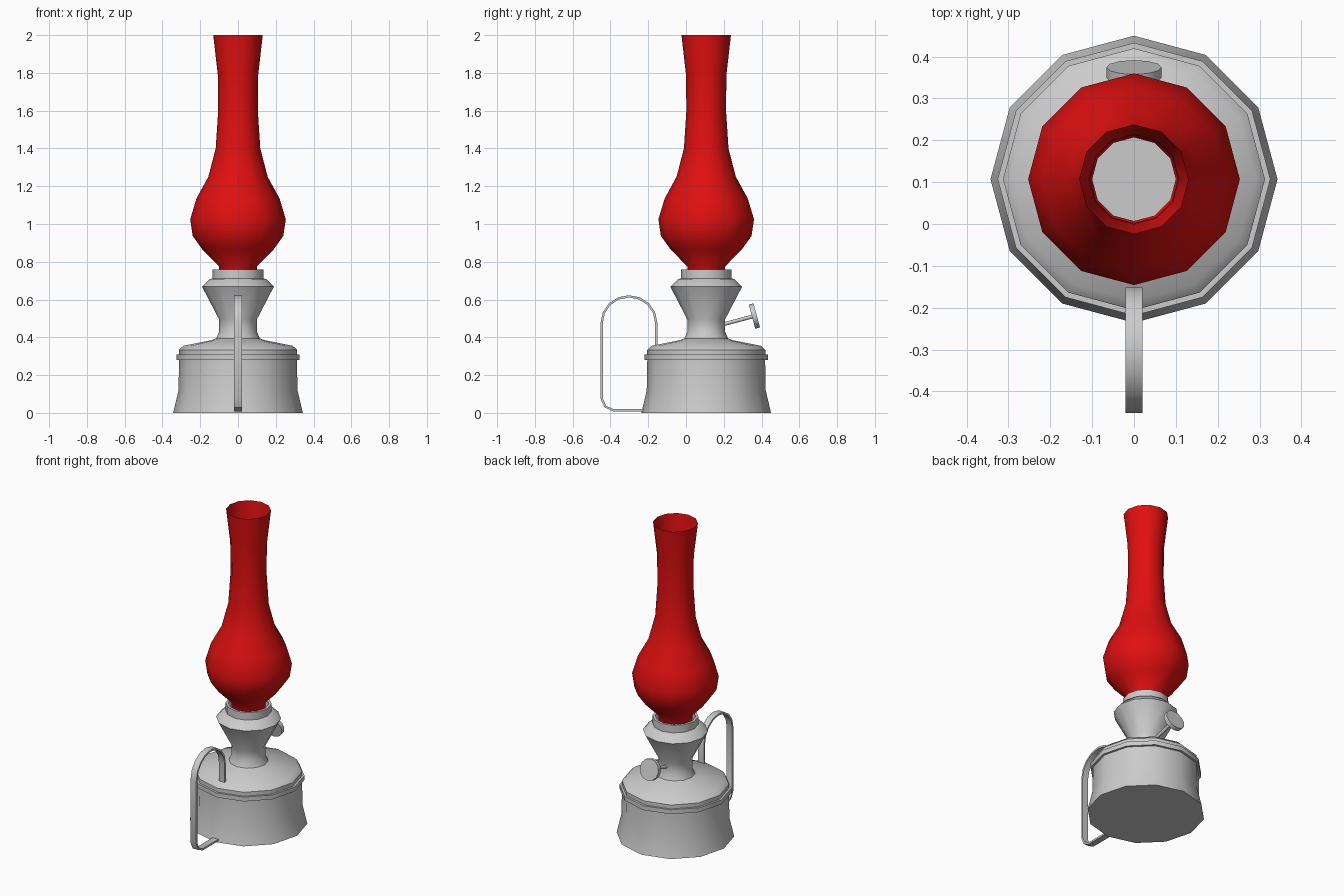
import bpy, bmesh, math
from mathutils import Vector

if "Cube" in bpy.data.objects:
    bpy.data.objects.remove(bpy.data.objects["Cube"])

CY = 0.107   # lamp axis position in y
N = 12       # sides of every round part


def finish(name, bm, angle=35, recalc=True):
    if recalc:
        bmesh.ops.recalc_face_normals(bm, faces=bm.faces)
    me = bpy.data.meshes.new(name)
    bm.to_mesh(me)
    bm.free()
    ob = bpy.data.objects.new(name, me)
    bpy.context.collection.objects.link(ob)
    bpy.ops.object.select_all(action='DESELECT')
    ob.select_set(True)
    bpy.context.view_layer.objects.active = ob
    bpy.ops.object.shade_smooth_by_angle(angle=math.radians(angle))
    return ob


def lathe(name, profile, cap_start=False, cap_end=False, angle=35):
    """Revolve (radius, z) points around the lamp axis."""
    bm = bmesh.new()
    rings = [[bm.verts.new((r * math.cos(2 * math.pi * i / N),
                            CY + r * math.sin(2 * math.pi * i / N), z))
              for i in range(N)] for r, z in profile]
    for a, b in zip(rings, rings[1:]):
        for i in range(N):
            j = (i + 1) % N
            bm.faces.new((a[i], a[j], b[j], b[i]))
    if cap_start:
        bm.faces.new(rings[0][::-1])
    if cap_end:
        bm.faces.new(rings[-1])
    return finish(name, bm, angle)


def rod(name, a, b, radius):
    """Capped cylinder between two points."""
    a, b = Vector(a), Vector(b)
    bm = bmesh.new()
    bmesh.ops.create_cone(bm, cap_ends=True, segments=N, radius1=radius,
                          radius2=radius, depth=(b - a).length)
    rot = (b - a).to_track_quat('Z', 'X').to_matrix()
    bmesh.ops.rotate(bm, verts=bm.verts, matrix=rot)
    bmesh.ops.translate(bm, verts=bm.verts, vec=(a + b) / 2)
    return finish(name, bm)


# Fuel tank, waist, burner cone and hollow collar
lathe("tank_and_burner", [
    (0.343, 0), (0.315, 0.12), (0.312, 0.28), (0.326, 0.28), (0.326, 0.308),
    (0.313, 0.308), (0.313, 0.333), (0.29, 0.355), (0.14, 0.385), (0.115, 0.395),
    (0.1, 0.43), (0.1, 0.495), (0.19, 0.668), (0.15, 0.708), (0.134, 0.712),
    (0.134, 0.76), (0.118, 0.76), (0.118, 0.715), (0.07, 0.715)],
    cap_start=True, cap_end=True)

# Glass chimney, open at both ends
glass = lathe("glass_chimney", [
    (0.1, 0.715), (0.1, 0.775), (0.19, 0.867), (0.24, 0.937), (0.253, 1.025),
    (0.22, 1.135), (0.157, 1.25), (0.118, 1.4), (0.105, 1.6), (0.107, 1.79),
    (0.131, 2.0)], angle=60)
red = bpy.data.materials.new("red_glass")
red.diffuse_color = (0.75, 0.005, 0.005, 1)
red.use_nodes = True
red.node_tree.nodes["Principled BSDF"].inputs["Base Color"].default_value = red.diffuse_color
glass.data.materials.append(red)

# Strap handle: flat band swept along a centre line in the y-z plane
R, T, W = 0.14, 0.006, 0.02
path = [Vector((-0.158, 0.345))]
path += [Vector((-0.302 + 0.144 * math.cos(math.pi * k / 8),
                 0.477 + R * math.sin(math.pi * k / 8))) for k in range(9)]
path += [Vector(p) for p in ((-0.446, 0.075), (-0.427, 0.033),
                             (-0.385, 0.014), (-0.2, 0.014))]
bm = bmesh.new()
rings = []
for i, p in enumerate(path):
    d1 = (p - path[i - 1]).normalized() if i else (path[1] - p).normalized()
    d2 = (path[i + 1] - p).normalized() if i < len(path) - 1 else d1
    d = (d1 + d2).normalized()
    n = Vector((-d.y, d.x)) * T
    rings.append([bm.verts.new((x, p.x + s * n.x, p.y + s * n.y))
                  for x, s in ((-W, -1), (W, -1), (W, 1), (-W, 1))])
for a, b in zip(rings, rings[1:]):
    for i in range(4):
        j = (i + 1) % 4
        bm.faces.new((a[i], a[j], b[j], b[i]))
bm.faces.new(rings[0][::-1])
bm.faces.new(rings[-1])
finish("handle", bm)

# Wick adjuster: tilted stem and round knob
axis = Vector((0, math.cos(math.radians(15)), math.sin(math.radians(15))))
knob = Vector((0, 0.362, 0.513))
rod("wick_stem", knob - axis * 0.2, knob, 0.01)
rod("wick_knob", knob - axis * 0.013, knob + axis * 0.013, 0.066)
